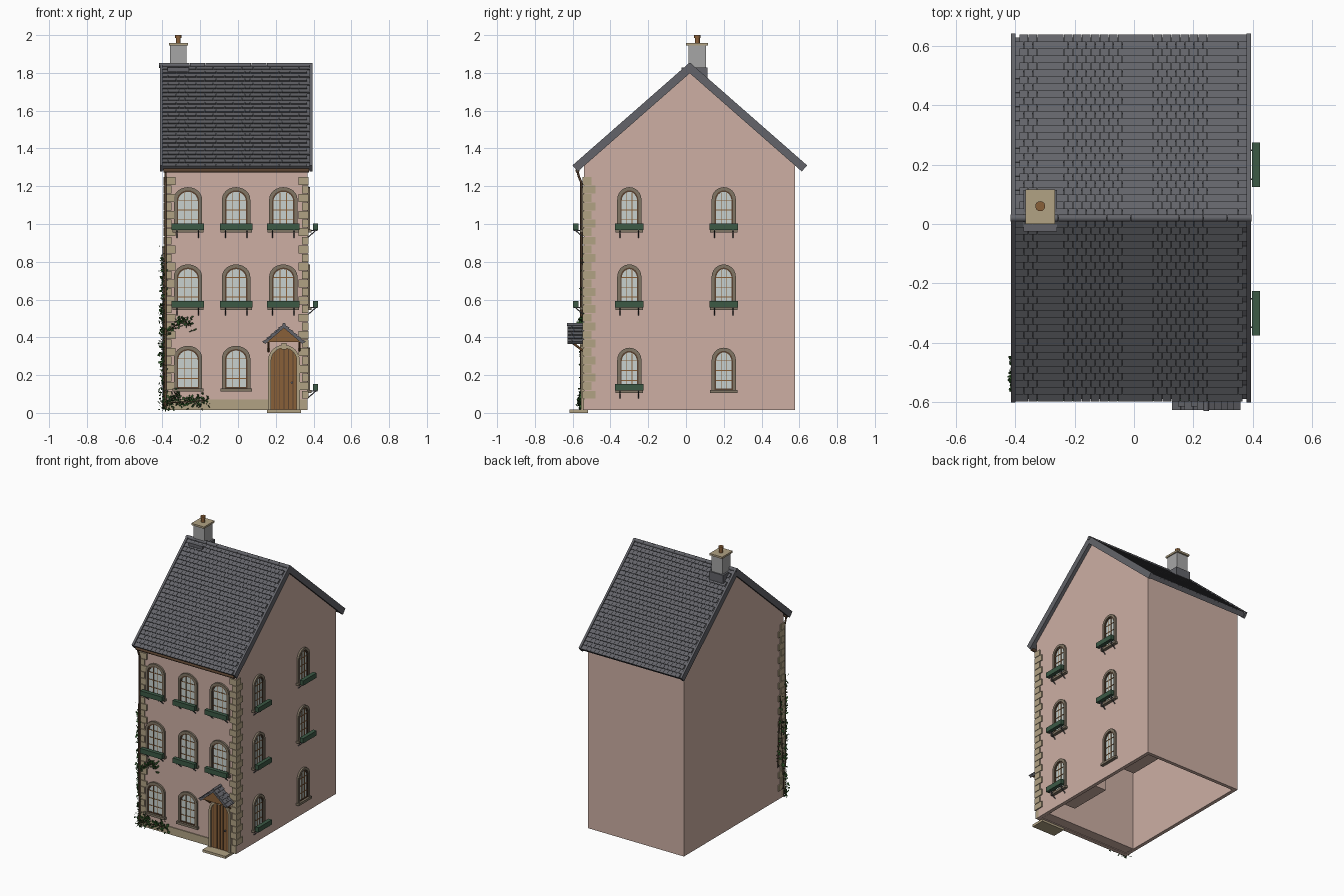
import bpy, bmesh, math, random
from mathutils import Matrix, Vector

if "Cube" in bpy.data.objects:
    bpy.data.objects.remove(bpy.data.objects["Cube"], do_unlink=True)
random.seed(4)

COLOURS = {
    "pink_plaster": (0.61, 0.43, 0.37), "slate": (0.125, 0.127, 0.142),
    "stone": (0.44, 0.36, 0.23), "taupe_stone": (0.22, 0.18, 0.13),
    "oak": (0.25, 0.115, 0.04), "dark_wood": (0.10, 0.055, 0.03),
    "pale_glass": (0.58, 0.64, 0.62), "box_green": (0.045, 0.10, 0.06),
    "ivy_green": (0.025, 0.085, 0.018), "chimney_grey": (0.38, 0.38, 0.38),
}
MATS = {}
for name, rgb in COLOURS.items():
    m = bpy.data.materials.new(name)
    m.use_nodes = True
    m.diffuse_color = (*rgb, 1)
    m.node_tree.nodes["Principled BSDF"].inputs["Base Color"].default_value = (*rgb, 1)
    MATS[name] = m

PARTS = {}          # part name -> (bmesh, material name)
WORLD = Matrix()


def part(name, mat):
    return PARTS.setdefault(name, (bmesh.new(), mat))[0]


def prism(bm, M, outline, d0, d1, axis="y"):
    """Extrude a 2D outline; axis y goes outward (towards -y), axis x sideways."""
    def place(a, b, d):
        return M @ (Vector((a, -d, b)) if axis == "y" else Vector((d, a, b)))
    lo = [bm.verts.new(place(a, b, d0)) for a, b in outline]
    hi = [bm.verts.new(place(a, b, d1)) for a, b in outline]
    bm.faces.new(lo)
    bm.faces.new(hi[::-1])
    for i in range(len(lo)):
        bm.faces.new((lo[i - 1], hi[i - 1], hi[i], lo[i]))


def box(bm, M, x0, x1, y0, y1, z0, z1):
    prism(bm, M, [(x0, z0), (x1, z0), (x1, z1), (x0, z1)], -y0, -y1)


def ring(bm, M, outer, inner, d0, d1):
    loops = [[bm.verts.new(M @ Vector((a, -d, b))) for a, b in o]
             for o, d in ((outer, d0), (outer, d1), (inner, d1), (inner, d0))]
    for k in range(4):
        p, q = loops[k - 1], loops[k]
        for i in range(len(p)):
            bm.faces.new((p[i - 1], p[i], q[i], q[i - 1]))


def rod(bm, a, b, r, n=8):
    a, b = Vector(a), Vector(b)
    M = Matrix.Translation((a + b) / 2) @ (b - a).to_track_quat("Z", "Y").to_matrix().to_4x4()
    bmesh.ops.create_cone(bm, cap_ends=True, segments=n, radius1=r, radius2=r,
                          depth=(b - a).length, matrix=M)


def arch(w, z0, z1, rise, n=12):
    pts = [(w / 2, z0)]
    for i in range(n + 1):
        t = math.pi * i / n
        pts.append((w / 2 * math.cos(t), z1 - rise + rise * math.sin(t)))
    return pts + [(-w / 2, z0)]


CX, FRONT, RIGHT, LEFT, RIDGE_Y = -0.01, -0.54, 0.367, -0.387, 0.02

# Hollow walls with open underside
walls = part("walls", "pink_plaster")
prism(walls, WORLD, [(FRONT, 0.015), (0.576, 0.015), (0.576, 1.318), (RIDGE_Y, 1.81), (FRONT, 1.314)],
      LEFT, RIGHT, "x")
walls.faces.ensure_lookup_table()
bottom = min(walls.faces, key=lambda f: f.calc_center_median().z)
bmesh.ops.delete(walls, geom=[bottom], context="FACES")
inner = part("interior_blocks", "pink_plaster")
box(inner, WORLD, -0.36, 0.34, -0.51, -0.44, 0.016, 1.2)
for y0, y1 in ((-0.33, -0.02), (0.26, 0.55)):
    box(inner, WORLD, 0.22, 0.34, y0, y1, 0.05, 1.2)

# Corner stones and plinth
quoins = part("corner_stones", "stone")
for i in range(26):
    z = 0.075 + i * 0.0453
    wx, wy = (0.055, 0.04) if i % 2 else (0.036, 0.062)
    for x0, x1 in ((LEFT - 0.007, LEFT + wx), (RIGHT + 0.007 - wx, RIGHT + 0.007)):
        box(quoins, WORLD, x0, x1, FRONT - 0.009, FRONT + wy, z, z + 0.042)
box(part("plinth", "stone"), WORLD, LEFT, RIGHT, FRONT - 0.006, FRONT + 0.02, 0.016, 0.07)


# Windows, sills and planter boxes
def window(M, z0, w, planter):
    h = 0.225
    ring(part("window_surrounds", "taupe_stone"), M, arch(w, z0, z0 + h, 0.065),
         arch(w - 0.032, z0, z0 + h - 0.017, 0.055), 0, 0.013)
    ring(part("window_frames", "dark_wood"), M, arch(w - 0.032, z0, z0 + h - 0.017, 0.055),
         arch(w - 0.046, z0 + 0.008, z0 + h - 0.025, 0.05), 0, 0.007)
    prism(part("window_glass", "pale_glass"), M, arch(w - 0.034, z0, z0 + h - 0.018, 0.055), 0, 0.003)
    bars, gw = part("window_bars", "oak"), w - 0.046
    for s in (-1, 1):
        box(bars, M, s * gw / 6 - 0.002, s * gw / 6 + 0.002, -0.006, 0, z0, z0 + h - 0.03)
    for k in (1, 2, 3):
        zb = z0 + k * 0.052
        box(bars, M, -gw / 2, gw / 2, -0.006, 0, zb - 0.002, zb + 0.002)
    box(part("window_sills", "taupe_stone"), M, -w / 2 - 0.008, w / 2 + 0.008, -0.022, 0, z0 - 0.016, z0)
    if planter:
        hw, zt = w / 2 + 0.011, z0 + 0.032
        ring(part("planter_boxes", "box_green"), M,
             [(-hw, zt - 0.034), (hw, zt - 0.034), (hw, zt), (-hw, zt)],
             [(-hw + 0.003, zt - 0.031), (hw - 0.003, zt - 0.031), (hw - 0.003, zt), (-hw + 0.003, zt)],
             0.03, 0.057)
        box(part("planter_boxes", "box_green"), M, -hw, hw, -0.057, -0.053, zt - 0.034, zt)
        box(part("planter_soil", "dark_wood"), M, -hw + 0.002, hw - 0.002, -0.054, -0.031, zt - 0.03, zt - 0.003)
        for s in (-1, 1):
            x = s * w * 0.38
            iron = part("planter_brackets", "slate")
            rod(iron, M @ Vector((x, 0, zt - 0.036)), M @ Vector((x, -0.055, zt - 0.036)), 0.003, 6)
            rod(iron, M @ Vector((x, 0, zt - 0.075)), M @ Vector((x, -0.045, zt - 0.036)), 0.003, 6)


for z0 in (0.13, 0.561, 0.97):
    for x in (-0.265, CX, 0.24):
        if z0 > 0.2 or x < 0.1:
            window(Matrix.Translation((x, FRONT, 0)), z0, 0.15, z0 > 0.2)
    for y in (-0.3, 0.2):
        M = Matrix.Translation((RIGHT, y, 0)) @ Matrix.Rotation(math.pi / 2, 4, "Z")
        window(M, z0 - (0.01 if z0 < 0.2 else 0), 0.128, z0 > 0.2 or y < 0)

# Arched plank door with stone surround and step
D = Matrix.Translation((0.243, FRONT, 0))
ring(part("door_surround", "stone"), D, arch(0.168, 0.016, 0.36, 0.084), arch(0.136, 0.016, 0.344, 0.068), 0, 0.016)
prism(part("door", "oak"), D, arch(0.136, 0.016, 0.344, 0.068), 0, 0.008)
for k in range(-2, 3):
    top = 0.276 + math.sqrt(0.066 ** 2 - (k * 0.024) ** 2)
    box(part("door_grooves", "dark_wood"), D, k * 0.024 - 0.002, k * 0.024 + 0.002, -0.0095, 0, 0.02, top)
rod(part("door_handle", "slate"), (0.285, FRONT, 0.16), (0.285, FRONT - 0.018, 0.16), 0.006)
box(part("door_keystone", "stone"), D, -0.014, 0.014, -0.021, 0, 0.335, 0.37)
box(part("door_step", "stone"), D, -0.09, 0.09, -0.077, 0.02, 0, 0.017)


# Tiled slope: local y runs down the slope, local z points out of it
def slope(origin, side_axis, down, length, half, rows, cols, thick, names):
    X, Y = Vector(side_axis), Vector(down).normalized()
    M = Matrix((X, Y, X.cross(Y))).transposed().to_4x4()
    M.translation = origin
    prism(part(names[0], "slate"), M, [(0, -thick), (length, -thick), (length, 0), (0, 0)], -half, half, "x")
    p, w = length / rows, 2 * half / cols
    for r in range(rows):
        y0, y1 = r * p, (r + 1) * p + 0.004
        tile = [(y0, -0.002), (y1, 0), (y1, 0.009), (y0, 0.002)]
        for c in range(cols):
            a = -half + w * c + (w / 2 if r % 2 and c < cols - 1 else 0)
            prism(part(names[1], "slate"), M, tile, a + 0.0006, a + w - 0.0006, "x")
    return M


# Main roof with verges, ridge, gutter and downpipe
for s in (-1, 1):
    M = slope((CX, RIDGE_Y, 1.838), (s, 0, 0), (0, s * 0.61, -0.535), 0.81, 0.392, 26, 26,
              0.026, ("roof_base", "roof_tiles"))
    for e in (-1, 1):
        prism(part("roof_verges", "slate"), M, [(0, -0.03), (0.815, -0.03), (0.815, 0.013), (0, 0.013)],
              e * 0.389, e * 0.404, "x")
ridge = part("roof_ridge", "slate")
for i in range(10):
    x = CX - 0.407 + i * 0.0814
    rod(ridge, (x, RIDGE_Y, 1.84), (x + 0.08, RIDGE_Y, 1.84), 0.013, 10)
rod(part("gutter", "dark_wood"), (-0.395, -0.575, 1.283), (0.375, -0.575, 1.283), 0.011, 10)
pipe = part("downpipe", "dark_wood")
route = [(-0.384, -0.575, 1.28), (-0.384, -0.567, 1.25), (-0.384, -0.554, 1.22), (-0.384, -0.554, 0.03)]
for a, b in zip(route, route[1:]):
    rod(pipe, a, b, 0.006)

# Door canopy
for s in (-1, 1):
    slope((0.243, -0.583, 0.465), (0, -s, 0), (s * 0.105, 0, -0.09), 0.14, 0.044, 5, 4,
          0.012, ("canopy_base", "canopy_tiles"))
    timber = part("canopy_timber", "oak")
    x = s * 0.082
    box(timber, D, x - 0.006, x + 0.006, -0.08, 0, 0.372, 0.384)
    rod(timber, D @ Vector((x, 0, 0.325)), D @ Vector((x, -0.07, 0.378)), 0.006, 6)
prism(part("canopy_gable", "oak"), D, [(-0.09, 0.375), (0.09, 0.375), (0, 0.45)], 0.066, 0.078)
rod(part("canopy_ridge", "slate"), (0.243, -0.63, 0.468), (0.243, -0.54, 0.468), 0.009)

# Chimney
box(part("chimney_flashing", "slate"), WORLD, -0.372, -0.26, -0.025, 0.115, 1.77, 1.828)
box(part("chimney_stack", "chimney_grey"), WORLD, -0.359, -0.273, 0.012, 0.105, 1.74, 1.946)
box(part("chimney_cap", "stone"), WORLD, -0.366, -0.266, 0.0, 0.117, 1.944, 1.957)
rod(part("chimney_pot", "oak"), (-0.316, 0.06, 1.95), (-0.316, 0.06, 1.988), 0.013, 14)
rod(part("chimney_pot", "oak"), (-0.316, 0.06, 1.986), (-0.316, 0.06, 2.0), 0.017, 14)

# Ivy: stems with scattered leaves
ivy, stems = part("ivy_leaves", "ivy_green"), part("ivy_stems", "dark_wood")
trails = [((-0.392, -0.553, 0.02), (-0.396, -0.55, 0.88), 230, 0.013),
          ((-0.398, -0.53, 0.02), (-0.396, -0.49, 0.75), 110, 0.018),
          ((-0.398, -0.46, 0.25), (-0.396, -0.48, 0.6), 35, 0.018),
          ((-0.39, -0.556, 0.42), (-0.29, -0.556, 0.49), 55, 0.015),
          ((-0.30, -0.556, 0.49), (-0.25, -0.556, 0.46), 40, 0.022),
          ((-0.40, -0.558, 0.05), (-0.17, -0.556, 0.065), 150, 0.024),
          ((-0.36, -0.556, 0.06), (-0.31, -0.556, 0.12), 30, 0.015)]
for a, b, count, spread in trails:
    a, b = Vector(a), Vector(b)
    rod(stems, a, b, 0.003, 5)
    for _ in range(count):
        c = a.lerp(b, random.random()) + Vector([random.gauss(0, spread * k) for k in (0.6, 0.25, 0.8)])
        c.z = max(c.z, 0.018)
        c.x = max(c.x, -0.418)
        r = random.uniform(0.007, 0.012)
        u, v = (Vector([random.uniform(-1, 1) for _ in range(3)]).normalized() * r for _ in range(2))
        ivy.faces.new([ivy.verts.new(c + p) for p in (u, v, -u, -v)])

# Turn every collected part into an object
for name, (bm, mat) in PARTS.items():
    bmesh.ops.recalc_face_normals(bm, faces=bm.faces)
    me = bpy.data.meshes.new(name)
    bm.to_mesh(me)
    bm.free()
    me.materials.append(MATS[mat])
    ob = bpy.data.objects.new(name, me)
    bpy.context.collection.objects.link(ob)
    if name in ("roof_ridge", "gutter", "downpipe", "chimney_pot", "canopy_ridge"):
        bpy.context.view_layer.objects.active = ob
        ob.select_set(True)
        bpy.ops.object.shade_smooth_by_angle(angle=math.radians(50))
        ob.select_set(False)
    if name == "walls":
        thick = ob.modifiers.new("wall_thickness", "SOLIDIFY")
        thick.thickness, thick.offset = 0.035, -1
